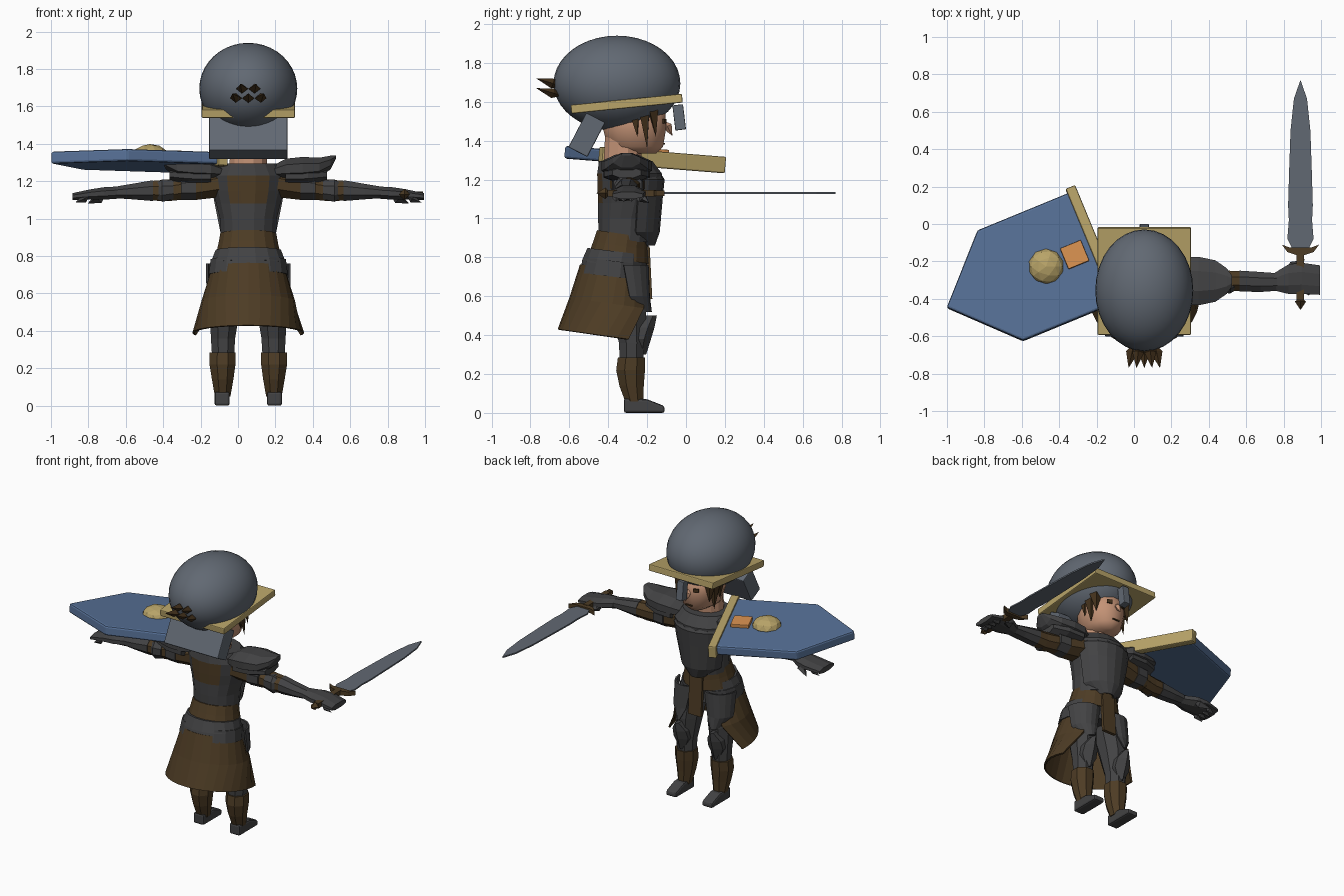
import bpy, bmesh
from math import sin, cos, radians, pi
from mathutils import Matrix, Vector, Euler

cube = bpy.data.objects.get("Cube")
if cube:
    bpy.data.objects.remove(cube)

CX = 0.055  # body centre line


def material(name, r, g, b):
    m = bpy.data.materials.new(name)
    m.use_nodes = True
    m.diffuse_color = (r, g, b, 1)
    m.node_tree.nodes["Principled BSDF"].inputs["Base Color"].default_value = (r, g, b, 1)
    return m


STEEL = material("blue grey steel", .12, .14, .17)
DARK = material("dark armour", .055, .055, .057)
LEATHER = material("brown leather", .075, .045, .018)
HAIR = material("dark hair", .055, .03, .011)
SKIN = material("skin", .55, .29, .18)
GOLD = material("pale gold", .48, .37, .14)
BLUE = material("shield blue", .095, .165, .31)
ORANGE = material("orange", .68, .28, .08)


def finish(name, bm, mat, bevel=0, smooth=False):
    bmesh.ops.recalc_face_normals(bm, faces=bm.faces)
    me = bpy.data.meshes.new(name)
    bm.to_mesh(me)
    bm.free()
    me.materials.append(mat)
    ob = bpy.data.objects.new(name, me)
    bpy.context.collection.objects.link(ob)
    if bevel:
        mod = ob.modifiers.new("bevel", "BEVEL")
        mod.width, mod.segments = bevel, 2
    if smooth:
        me.shade_smooth()
    return ob


def pose(loc, rot=(0, 0, 0), size=(1, 1, 1)):
    return Matrix.LocRotScale(Vector(loc), Euler(rot), Vector(size))


def box(name, loc, size, mat, rot=(0, 0, 0), bevel=0):
    bm = bmesh.new()
    bmesh.ops.create_cube(bm, size=1, matrix=pose(loc, rot, size))
    return finish(name, bm, mat, bevel)


def ball(name, loc, size, mat, rot=(0, 0, 0), low=False):
    bm = bmesh.new()
    if low:
        bmesh.ops.create_icosphere(bm, subdivisions=2, radius=1, matrix=pose(loc, rot, size))
    else:
        bmesh.ops.create_uvsphere(bm, u_segments=32, v_segments=20, radius=1, matrix=pose(loc, rot, size))
    return finish(name, bm, mat, smooth=not low)


def spike(name, start, end, r, mat, flat=1.0):
    """Four-sided diamond from start to end, widest near its start."""
    a, b = Vector(start), Vector(end)
    q = (b - a).to_track_quat("Z", "Y").to_matrix().to_4x4()
    bm = bmesh.new()
    tail, tip = bm.verts.new(a), bm.verts.new(b)
    mid = [bm.verts.new(a.lerp(b, .35) + q @ Vector((r * cos(k * pi / 2), r * flat * sin(k * pi / 2), 0)))
           for k in range(4)]
    for k in range(4):
        bm.faces.new((mid[k - 1], mid[k], tip))
        bm.faces.new((mid[k], mid[k - 1], tail))
    return finish(name, bm, mat)


def prism(name, pts, thick, matrix, mat, bevel=0):
    bm = bmesh.new()
    f = bm.faces.new([bm.verts.new((x, y, -thick / 2)) for x, y in pts])
    up = bmesh.ops.extrude_face_region(bm, geom=[f])["geom"]
    bmesh.ops.translate(bm, verts=[v for v in up if isinstance(v, bmesh.types.BMVert)], vec=(0, 0, thick))
    bm.transform(matrix)
    return finish(name, bm, mat, bevel)


def loft(name, rings, mat, n=12, axis="Z", slope=0, arc=None, side=1, smooth=False):
    """Skin rings (x, y, z, r1, r2). arc = (middle angle, half spans) makes an open shell."""
    bm, rows = bmesh.new(), []
    for i, (x, y, z, r1, r2) in enumerate(rings):
        row = []
        for k in range(n + bool(arc)):
            a = 2 * pi * (k + .5) / n
            if arc:
                a = radians(arc[0] + arc[1][i] * (2 * k / n - 1))
            c, s = r1 * cos(a), r2 * sin(a)
            p = (x + c, y + s, z + slope * s) if axis == "Z" else (x, y + c, z + s)
            row.append(bm.verts.new((CX + side * p[0], p[1], p[2])))
        rows.append(row)
    for lo, hi in zip(rows, rows[1:]):
        for k in range(n if arc else 0, 0, -1):
            bm.faces.new((lo[k - 1], lo[k], hi[k], hi[k - 1]))
        for k in range(0 if arc else n):
            bm.faces.new((lo[k - 1], lo[k], hi[k], hi[k - 1]))
    if not arc:
        bm.faces.new(rows[0])
        bm.faces.new(rows[-1])
    ob = finish(name, bm, mat, smooth=smooth)
    if arc:
        ob.modifiers.new("thickness", "SOLIDIFY").thickness = .012
    return ob


# Helmet
ball("helmet_dome", (CX, -.355, 1.695), (.262, .326, .245), STEEL)
box("helmet_brim", (CX, -.305, 1.59), (.5, .575, .045), GOLD, (.1, 0, 0), .006)
box("neck_guard", (CX, -.51, 1.43), (.42, .11, .2), STEEL, (-.48, 0, 0), .006)
box("nose_guard", (CX, -.035, 1.52), (.05, .055, .13), STEEL, (.12, 0, 0), .005)
for row, (z, xs) in enumerate(((1.64, (-.07, 0, .07)), (1.69, (-.035, .035)))):
    for x in xs:
        spike("crest_tuft", (CX + x * .8, -.64, z - .01), (CX + x * 1.2, -.77, z + .03), .032, HAIR, .8)

# Head and hair
loft("head", [(0, -.25, 1.335, .06, .1), (0, -.26, 1.37, .115, .145), (0, -.265, 1.46, .14, .165),
              (0, -.265, 1.58, .14, .16)], SKIN, 16, smooth=True)
loft("neck", [(0, -.33, 1.22, .105, .1), (0, -.32, 1.42, .1, .1)], SKIN)
spike("nose", (CX, -.11, 1.5), (CX, -.07, 1.425), .025, SKIN)
box("mouth", (CX, -.112, 1.385), (.05, .009, .008), HAIR)
for s, label in ((1, "left"), (-1, "right")):
    box(label + "_eye", (CX + s * .055, -.111, 1.5), (.035, .009, .025), HAIR, (0, 0, -s * .35))
    for x, y, z in ((.135, -.2, 1.36), (.13, -.155, 1.42), (.145, -.25, 1.42)):
        spike(label + "_hair_lock", (CX + s * .12, y - .02, 1.62), (CX + s * x, y, z), .04, HAIR, .7)

# Torso, with a leather yoke on the upper back
torso = loft("torso", [(0, -.315, .88, .15, .135), (0, -.31, 1, .155, .145), (0, -.295, 1.08, .175, .16),
                       (0, -.29, 1.15, .195, .168), (0, -.29, 1.23, .205, .17), (0, -.31, 1.295, .16, .14)], DARK, 16)
torso.data.materials.append(LEATHER)
for p in torso.data.polygons:
    reach = .06 + (p.center.z - 1.08) * .7
    if 1.08 < p.center.z < 1.24 and p.center.y < -.38 and abs(p.center.x - CX) < reach:
        p.material_index = 1
loft("breastplate", [(0, -.3, .86, .08, .14), (0, -.3, .93, .155, .165), (0, -.29, 1.1, .19, .17),
                     (0, -.29, 1.2, .205, .18), (0, -.3, 1.27, .17, .145)], DARK, 8, arc=(90, (60, 75, 75, 75, 70)))
loft("belt", [(0, -.345, .79, .18, .16), (0, -.335, .86, .163, .145), (0, -.325, .92, .152, .135)],
     LEATHER, 16, slope=-.15)
loft("hip_plate_upper", [(0, -.37, .76, .205, .17), (0, -.355, .83, .178, .155)], DARK, 16, slope=-.12)
loft("hip_plate_lower", [(0, -.375, .70, .215, .18), (0, -.365, .78, .205, .165)], DARK, 16, slope=-.12)

# Split skirt and front cloth
loft("skirt", [(0, -.37, .39, .3, .29), (0, -.37, .56, .25, .23), (0, -.37, .74, .195, .175)],
     LEATHER, 18, slope=-.14, arc=(270, (105, 132, 145)))
box("front_cloth", (CX, -.19, .72), (.1, .02, .27), LEATHER, (.05, 0, 0))

# Limbs
for s, label in ((1, "left"), (-1, "right")):
    loft(label + "_thigh", [(.135, -.28, .24, .062, .065), (.135, -.28, .36, .07, .07),
                            (.125, -.295, .52, .088, .098), (.1, -.33, .74, .095, .12)], DARK, 8, side=s)
    loft(label + "_tasset", [(.125, -.29, .52, .05, .115), (.125, -.3, .6, .1, .115), (.11, -.32, .76, .115, .13)],
         DARK, 6, arc=(60, (35, 55, 60)), side=s)
    loft(label + "_knee_guard", [(.135, -.25, .3, .02, .045), (.135, -.25, .38, .066, .07),
                                 (.135, -.23, .44, .06, .068), (.135, -.19, .5, .015, .04)], DARK, 6, side=s)
    loft(label + "_greave", [(.137, -.265, .05, .045, .048), (.137, -.28, .14, .062, .068),
                             (.138, -.285, .22, .075, .08), (.137, -.28, .285, .075, .076)], LEATHER, 8, side=s)
    prism(label + "_boot", [(-.32, 0), (-.11, 0), (-.11, .035), (-.2, .07), (-.32, .075)], .08,
          Matrix.Translation((CX + s * .14, 0, 0)) @ Matrix(((0, 0, 1, 0), (1, 0, 0, 0), (0, 1, 0, 0), (0, 0, 0, 1))),
          DARK, .012)
    arm = dict(axis="X", side=s, n=8)
    loft(label + "_upper_arm", [(.14, -.3, 1.19, .1, .08), (.28, -.3, 1.165, .08, .07),
                                (.4, -.3, 1.155, .062, .06)], LEATHER, **arm)
    loft(label + "_arm_band", [(.28, -.3, 1.165, .088, .072), (.36, -.3, 1.165, .08, .07)], DARK, **arm)
    loft(label + "_elbow", [(.38, -.3, 1.155, .064, .062), (.45, -.305, 1.15, .06, .062),
                            (.53, -.305, 1.15, .056, .055)], LEATHER, **arm)
    loft(label + "_elbow_guard", [(.4, -.32, 1.155, .05, .055), (.46, -.325, 1.15, .05, .065),
                                  (.49, -.325, 1.15, .03, .045)], DARK, **arm)
    loft(label + "_forearm", [(.51, -.305, 1.15, .06, .06), (.62, -.31, 1.145, .058, .045),
                              (.72, -.31, 1.14, .05, .032)], DARK, **arm)
    loft(label + "_gauntlet", [(.69, -.31, 1.14, .048, .035), (.77, -.295, 1.135, .085, .036),
                               (.84, -.29, 1.13, .09, .03), (.94, -.3, 1.118, .085, .02)], DARK, **arm)
    spike(label + "_thumb", (CX + s * .76, -.25, 1.13), (CX + s * .86, -.19, 1.08), .03, DARK)
    for k in range(4):
        y = -.24 - k * .04
        spike(label + "_finger", (CX + s * .85, y, 1.12), (CX + s * .925, y, 1.085), .022, DARK)
    loft(label + "_shoulder_plate", [(.13, -.305, 1.25, .09, .035), (.2, -.305, 1.265, .135, .06),
                                     (.29, -.305, 1.27, .14, .065), (.38, -.305, 1.275, .12, .055),
                                     (.44, -.305, 1.3, .075, .04), (.47, -.305, 1.33, .03, .008)], DARK, **arm)
    loft(label + "_shoulder_lame", [(.2, -.305, 1.23, .13, .05), (.32, -.305, 1.235, .125, .055),
                                    (.42, -.305, 1.235, .08, .03)], DARK, **arm)

# Shield: u runs from the straight edge to the point
shield = Matrix.Translation((-.47, -.23, 1.309)) @ Matrix.Rotation(-.08, 4, "X") @ Matrix.Rotation(radians(202.4), 4, "Z")
prism("shield_board", [(-.28, -.32), (.265, -.32), (.575, 0), (.265, .32), (-.28, .32)], .065, shield, BLUE, .012)
prism("shield_edge_bar", [(-.31, -.345), (-.255, -.345), (-.255, .345), (-.31, .345)], .085, shield, GOLD, .008)
prism("shield_square", [(-.225, -.06), (-.105, -.06), (-.105, .06), (-.225, .06)], .03,
      shield @ Matrix.Translation((0, 0, .04)), ORANGE, .004)
ball("shield_boss", shield @ Vector((0, 0, .03)), (.095, .095, .06), GOLD, low=True)

# Sword, lying flat along y
blade = [(.045, -.13), (.07, -.08), (.062, .02), (.066, .1), (.06, .3), (.053, .5), (.035, .67), (0, .77)]
flat = Matrix.Translation((.89, 0, 1.13))
prism("sword_blade", blade + [(-x, y) for x, y in blade[-2::-1]], .01, flat, STEEL)
guard = [(.025, -.165), (.07, -.15), (.1, -.11), (.06, -.125), (0, -.125)]
prism("sword_guard", guard + [(-x, y) for x, y in guard[-2::-1]], .03, flat, LEATHER)
box("sword_grip", (.89, -.28, 1.13), (.04, .25, .035), LEATHER)
spike("sword_pommel", (.89, -.39, 1.13), (.89, -.46, 1.13), .03, LEATHER)
